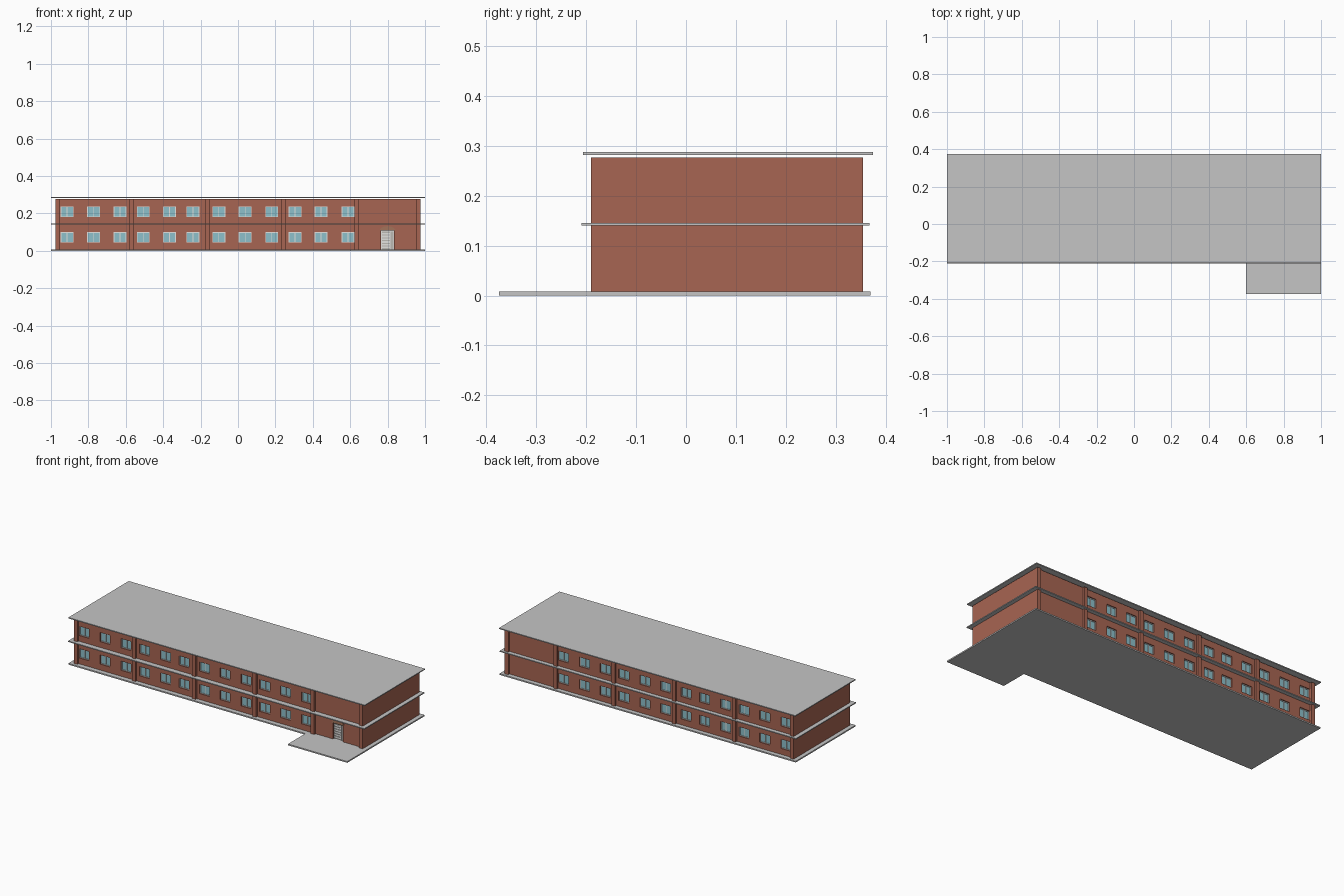
import bpy, bmesh, math
from mathutils import Matrix

old = bpy.data.objects.get("Cube")
if old:
    bpy.data.objects.remove(old, do_unlink=True)


def material(name, rgb):
    m = bpy.data.materials.new(name)
    m.use_nodes = True
    m.diffuse_color = (*rgb, 1)
    bsdf = m.node_tree.nodes["Principled BSDF"]
    bsdf.inputs["Base Color"].default_value = (*rgb, 1)
    bsdf.inputs["Roughness"].default_value = 0.9
    return m


brick = material("red brick", (0.39, 0.13, 0.085))
arch_brick = material("tan arch brick", (0.36, 0.17, 0.10))
concrete = material("grey concrete", (0.56, 0.56, 0.56))
glass = material("pale blue glass", (0.27, 0.53, 0.60))
white = material("white frame", (0.75, 0.75, 0.74))
door_grey = material("door grey", (0.50, 0.48, 0.45))


def boxes(name, mat, spans):
    """One object made of boxes given as (x0, x1, y0, y1, z0, z1)."""
    bm = bmesh.new()
    for x0, x1, y0, y1, z0, z1 in spans:
        size = Matrix.Diagonal((x1 - x0, abs(y1 - y0), z1 - z0, 1))
        place = Matrix.Translation(((x0 + x1) / 2, (y0 + y1) / 2, (z0 + z1) / 2))
        bmesh.ops.create_cube(bm, size=1, matrix=place @ size)
    mesh = bpy.data.meshes.new(name)
    bm.to_mesh(mesh)
    bm.free()
    mesh.materials.append(mat)
    ob = bpy.data.objects.new(name, mesh)
    bpy.context.collection.objects.link(ob)
    return ob


# Main dimensions
FRONT, BACK = -0.178, 0.343
WALL_TOP = 0.277
RECESS = 0.012
WIN_X = [-0.914, -0.772, -0.631, -0.506, -0.366, -0.241,
         -0.102, 0.038, 0.180, 0.305, 0.444, 0.588]
WIN_Z = [0.072, 0.209]
HALF_W, HALF_H = 0.034, 0.028
COLUMN_X = [-0.963, -0.572, -0.165, 0.243, 0.635, 0.963]
DOOR_X0, DOOR_X1, DOOR_TOP = 0.765, 0.835, 0.108
SIDES = [("front", FRONT, 1), ("back", BACK, -1)]  # wall plane and inward direction

# Slabs
boxes("ground_slab", concrete, [(-1, 1, -0.207, 0.37, 0, 0.008)])
boxes("entrance_terrace", concrete, [(0.6, 1, -0.375, -0.207, 0, 0.008)])
boxes("middle_slab", concrete, [(-1, 1, -0.21, 0.368, 0.140, 0.146)])
boxes("roof_slab", concrete, [(-1, 1, -0.207, 0.375, 0.282, 0.288)])

# Brick body with window and door recesses
walls = boxes("brick_walls", brick, [(-0.975, 0.975, FRONT, BACK, 0.008, WALL_TOP)])
holes = [(x - HALF_W, x + HALF_W, y - RECESS, y + RECESS, z - HALF_H, z + HALF_H)
         for _, y, _ in SIDES for z in WIN_Z for x in WIN_X]
holes.append((DOOR_X0, DOOR_X1, FRONT - 0.02, FRONT + 0.02, 0.0, DOOR_TOP))
cutter = boxes("recess_cutter", brick, holes)
cutter.hide_render = True
cut = walls.modifiers.new("recesses", 'BOOLEAN')
cut.operation = 'DIFFERENCE'
cut.solver = 'EXACT'
cut.object = cutter
bpy.context.view_layer.objects.active = walls
bpy.ops.object.modifier_apply(modifier=cut.name)
bpy.data.objects.remove(cutter, do_unlink=True)

# Columns, glass and frames on both long walls
for side, y, inward in SIDES:
    outer = y - inward * 0.012
    boxes(side + "_columns", brick,
          [(x - 0.012, x + 0.012, outer, y + inward * 0.01, 0.008, WALL_TOP)
           for x in COLUMN_X])

    panes, bars = [], []
    back = y + inward * (RECESS + 0.001)
    pane_face = y + inward * 0.009
    bar_face = y + inward * 0.006
    t = 0.0035
    for z in WIN_Z:
        for x in WIN_X:
            x0, x1, z0, z1 = x - HALF_W, x + HALF_W, z - HALF_H, z + HALF_H
            panes.append((x0, x1, pane_face, back, z0, z1))
            bars += [(x0, x1, bar_face, back, z0, z0 + t),
                     (x0, x1, bar_face, back, z1 - t, z1),
                     (x0, x0 + t, bar_face, back, z0, z1),
                     (x1 - t, x1, bar_face, back, z0, z1),
                     (x - t / 2, x + t / 2, bar_face, back, z0, z1)]
    boxes(side + "_window_glass", glass, panes)
    boxes(side + "_window_frames", white, bars)

# Door leaf, side panel, slats and frame inside the recess
door_y = FRONT + 0.014
split = DOOR_X0 + 0.047
boxes("door_leaf", door_grey, [(DOOR_X0, DOOR_X1, door_y, FRONT + 0.021, 0.008, DOOR_TOP)])
slats = [(DOOR_X0 + 0.005, split, door_y - 0.003, door_y, z, z + 0.009)
         for z in [0.014 + 0.0145 * i for i in range(6)]]
boxes("door_slats", white, slats)
boxes("door_frame", white,
      [(x, x + 0.004, door_y - 0.005, door_y, 0.008, DOOR_TOP)
       for x in (DOOR_X0, split, DOOR_X1 - 0.004)]
      + [(DOOR_X0, DOOR_X1, door_y - 0.005, door_y, DOOR_TOP - 0.004, DOOR_TOP)])

# Shallow brick arch plate over the door
bm = bmesh.new()
centre = (DOOR_X0 + DOOR_X1) / 2
ring = [bm.verts.new((centre + 0.042 * math.cos(math.pi * i / 12), FRONT - 0.004,
                      DOOR_TOP + 0.024 * math.sin(math.pi * i / 12))) for i in range(13)]
face = bm.faces.new(ring)
solid = bmesh.ops.extrude_face_region(bm, geom=[face])
moved = [v for v in solid["geom"] if isinstance(v, bmesh.types.BMVert)]
bmesh.ops.translate(bm, verts=moved, vec=(0, 0.005, 0))
bmesh.ops.recalc_face_normals(bm, faces=bm.faces)
mesh = bpy.data.meshes.new("door_arch")
bm.to_mesh(mesh)
bm.free()
mesh.materials.append(arch_brick)
bpy.context.collection.objects.link(bpy.data.objects.new("door_arch", mesh))
